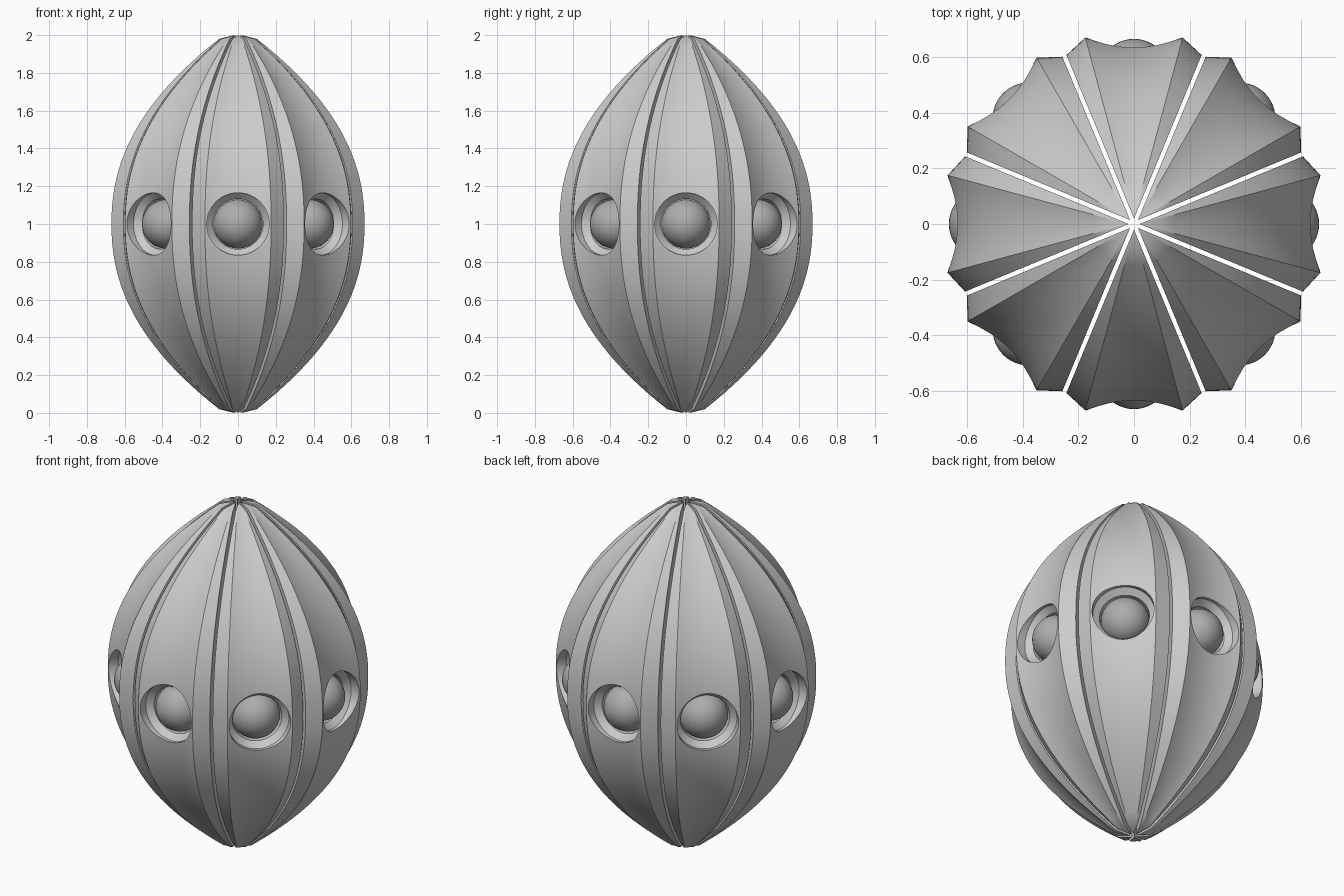
import bpy, bmesh, math

if "Cube" in bpy.data.objects:
    bpy.data.objects.remove(bpy.data.objects["Cube"])

GAP = 0.02      # each wedge is pushed outward this far, opening the slits
N = 8           # number of wedges


def material(name, v):
    m = bpy.data.materials.new(name)
    m.diffuse_color = (v, v, v, 1)
    m.use_nodes = True
    m.node_tree.nodes["Principled BSDF"].inputs["Base Color"].default_value = m.diffuse_color
    return m


def make_object(name, bm, mat):
    bmesh.ops.recalc_face_normals(bm, faces=bm.faces[:])
    me = bpy.data.meshes.new(name)
    bm.to_mesh(me)
    bm.free()
    me.materials.append(mat)
    ob = bpy.data.objects.new(name, me)
    bpy.context.collection.objects.link(ob)
    return ob


def activate(ob):
    bpy.ops.object.select_all(action='DESELECT')
    ob.select_set(True)
    bpy.context.view_layer.objects.active = ob


shell_grey = material("shell grey", 0.6)
ball_grey = material("ball grey", 0.42)

# Wedge cross-section: axis, slit edge, ridge, hollow face, ridge, slit edge
steps = [-0.175 + 0.35 * i / 12 for i in range(13)]
section = [(0, 0), (-0.243, 0.587)]
section += [(t, 0.625 + 0.025 * (t / 0.175) ** 2) for t in steps]
section += [(0.243, 0.587)]

# Wedge: section scaled along a pointed barrel profile
bm = bmesh.new()
rings = []
for i in range(49):
    z = 0.02 + 1.96 * i / 48
    r = 0.67 - 0.57 * (abs(z - 1) / 0.98) ** 2.2
    s = (r - GAP) / 0.65
    rings.append([bm.verts.new((x * s, -y * s - GAP, z)) for x, y in section])
n = len(section)
for a, b in zip(rings, rings[1:]):
    for j in range(n):
        k = (j + 1) % n
        bm.faces.new((a[j], a[k], b[k], b[j]))
for ring, z in ((rings[0], 0), (rings[-1], 2)):
    tip = bm.verts.new((0, -GAP, z))
    for j in range(n):
        bm.faces.new((ring[j], ring[(j + 1) % n], tip))
wedge = make_object("wedge_1", bm, shell_grey)

# Socket cutter: stepped round plug pointing forward
bm = bmesh.new()
loops = []
SEG = 64
for rad, d in ((0.165, 0.8), (0.165, 0.617), (0.133, 0.585), (0.133, 0.42)):
    loops.append([bm.verts.new((rad * math.cos(2 * math.pi * k / SEG), -d,
                                1 + rad * math.sin(2 * math.pi * k / SEG)))
                  for k in range(SEG)])
for a, b in zip(loops, loops[1:]):
    for j in range(SEG):
        k = (j + 1) % SEG
        bm.faces.new((a[j], a[k], b[k], b[j]))
bm.faces.new(loops[0])
bm.faces.new(loops[-1])
cutter = make_object("socket_cutter", bm, shell_grey)
cutter.hide_render = True

mod = wedge.modifiers.new("socket", 'BOOLEAN')
mod.operation = 'DIFFERENCE'
mod.solver = 'EXACT'
mod.object = cutter
activate(wedge)
bpy.ops.object.modifier_apply(modifier=mod.name)
bpy.data.objects.remove(cutter)
bpy.ops.object.shade_smooth_by_angle(angle=math.radians(30))

# Ball seated in the socket
bm = bmesh.new()
bmesh.ops.create_uvsphere(bm, u_segments=48, v_segments=24, radius=0.13)
bmesh.ops.translate(bm, verts=bm.verts[:], vec=(0, -0.535, 1))
ball = make_object("ball_1", bm, ball_grey)
activate(ball)
bpy.ops.object.shade_smooth_by_angle(angle=math.radians(30))

# Repeat wedge and ball around the axis
for i in range(1, N):
    for src, name in ((wedge, "wedge"), (ball, "ball")):
        ob = src.copy()
        ob.name = f"{name}_{i + 1}"
        ob.rotation_euler.z = 2 * math.pi * i / N
        bpy.context.collection.objects.link(ob)
